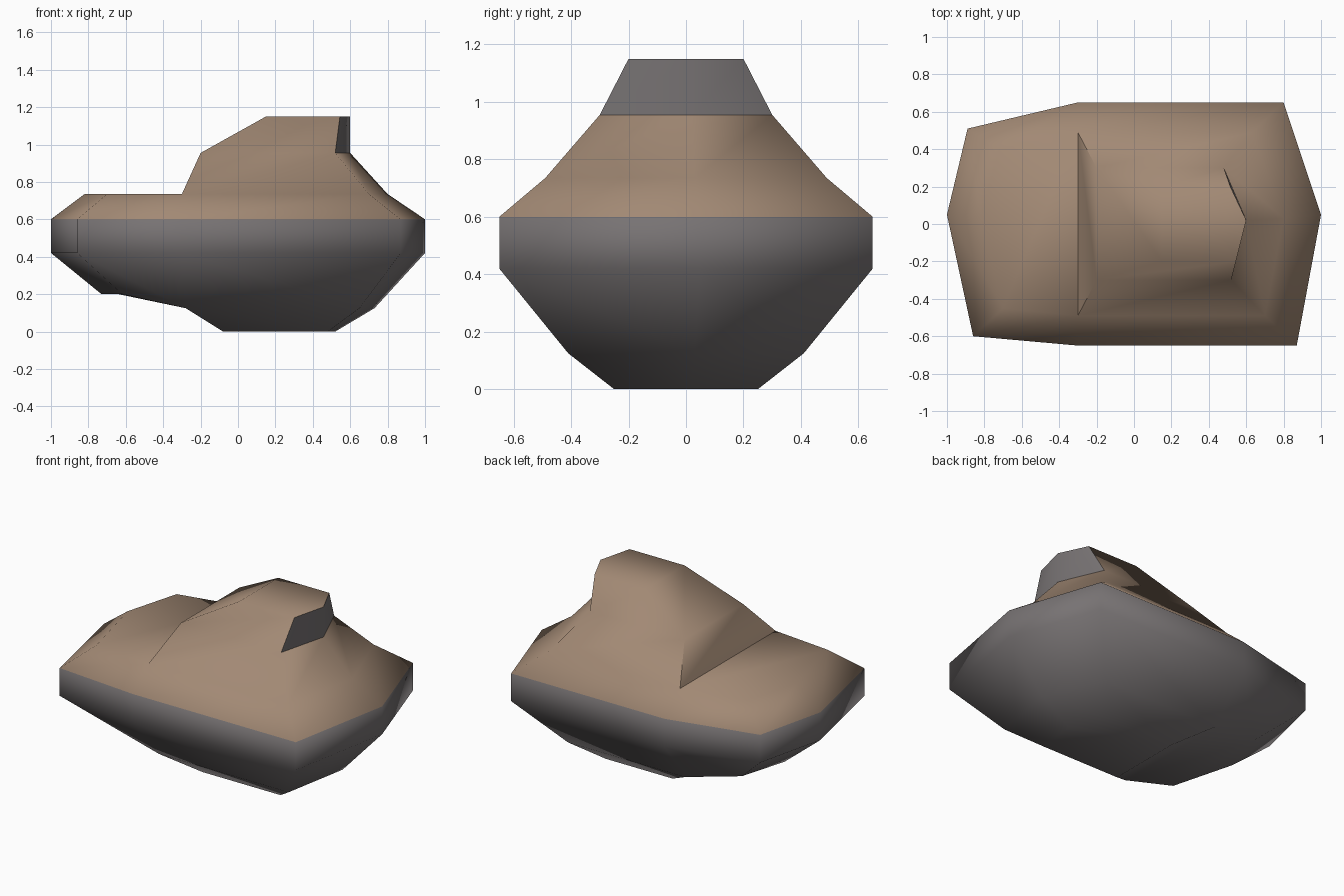
import bpy
import bmesh

cube = bpy.data.objects.get("Cube")
if cube:
    bpy.data.objects.remove(cube, do_unlink=True)


def flat_material(name, rgb):
    mat = bpy.data.materials.new(name)
    mat.use_nodes = True
    mat.diffuse_color = (*rgb, 1)
    mat.node_tree.nodes["Principled BSDF"].inputs["Base Color"].default_value = (*rgb, 1)
    return mat


EARTH, STONE = 0, 1
bm = bmesh.new()


def ring(points, z):
    return [bm.verts.new((x, y, z)) for x, y in points]


def bridge(a, b, colour):
    """Join two rings of equal length with quads."""
    n = len(a)
    faces = []
    for i in range(n):
        j = (i + 1) % n
        f = bm.faces.new((a[i], a[j], b[j], b[i]))
        f.material_index = colour
        faces.append(f)
    return faces


def cap(verts, colour):
    bm.faces.new(verts).material_index = colour


def split_level(r, colour):
    """Close the low end of a ring flat and return the five points that go on."""
    cap((r[0], r[1], r[2], r[6], r[7]), colour)
    return r[2:7]


# Vertical belt around the middle; rings start at the -x tip and pass the front
outline = [(-1, .05), (-.86, -.60), (-.3, -.65), (.87, -.65),
           (1, .05), (.80, .65), (-.3, .65), (-.89, .51)]
belt_low = ring(outline, .42)
belt_top = ring(outline, .6)
bridge(belt_low, belt_top, STONE)

# Upper slopes, ledge and peak
ledge = ring([(-.82, .04), (-.70, -.45), (-.3, -.49), (.70, -.49),
              (.80, .03), (.63, .49), (-.3, .49), (-.72, .40)], .735)
bridge(belt_top, ledge, EARTH)
peak_base = split_level(ledge, EARTH)
peak_mid = ring([(-.2, -.3), (.52, -.3), (.6, .02), (.48, .3), (-.2, .3)], .955)
peak_top = ring([(.15, -.2), (.545, -.2), (.6, .02), (.515, .2), (.15, .2)], 1.15)
rise = bridge(peak_base, peak_mid, EARTH)
crown = bridge(peak_mid, peak_top, EARTH)
cap(peak_top, EARTH)

# Bare cliff on the +x end of the peak
cliff = crown[1:3]
for f in cliff:
    f.material_index = STONE

# Underside with a raised overhang towards -x
under = ring([(-.73, .03), (-.62, -.38), (-.28, -.41), (.65, -.41),
              (.73, .03), (.56, .41), (-.28, .41), (-.64, .34)], .125)
for i in (0, 1, 7):
    under[i].co.z = .2
bridge(belt_low, under, STONE)
foot_base = split_level(under, STONE)
foot = ring([(-.08, -.25), (.48, -.25), (.52, .02), (.40, .25), (-.08, .25)], 0)
bridge(foot_base, foot, STONE)
cap(foot, STONE)

# Smooth everywhere except the step of the peak and the cliff outline
bmesh.ops.recalc_face_normals(bm, faces=bm.faces[:])
for f in bm.faces:
    f.smooth = True
for e in rise[4].edges:
    if e not in crown[4].edges[:]:
        e.smooth = False
for f in cliff:
    for e in f.edges:
        e.smooth = all(other in cliff for other in e.link_faces)

mesh = bpy.data.meshes.new("boulder")
bm.to_mesh(mesh)
bm.free()
mesh.materials.append(flat_material("earth brown", (.36, .25, .175)))
mesh.materials.append(flat_material("stone grey", (.185, .17, .172)))
bpy.context.scene.collection.objects.link(bpy.data.objects.new("boulder", mesh))
